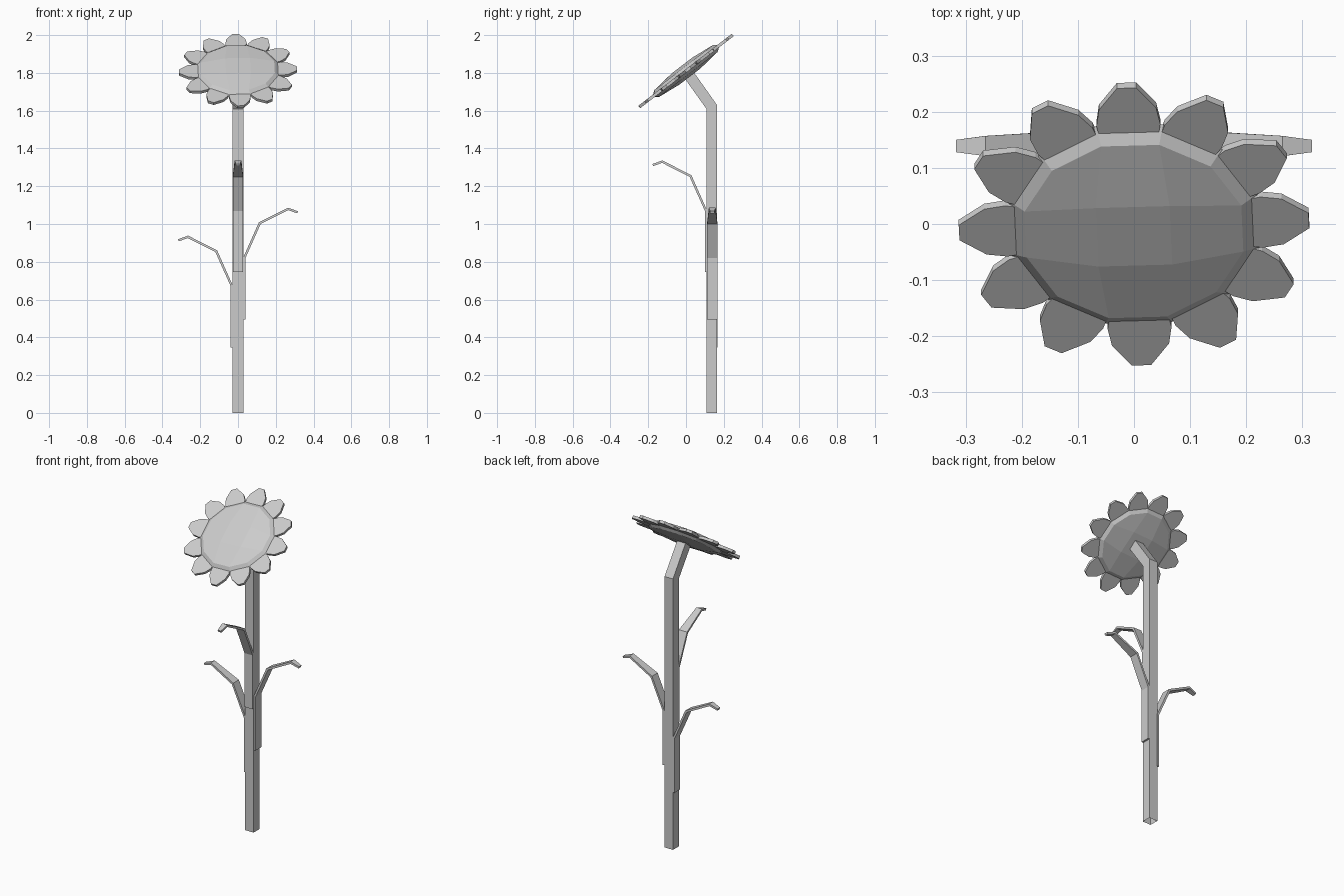
import bpy, bmesh
from math import sin, cos, radians
from mathutils import Matrix

if "Cube" in bpy.data.objects:
    bpy.data.objects.remove(bpy.data.objects["Cube"])

TILT = radians(37.6)
HEAD = Matrix.Translation((0, 0, 1.81)) @ Matrix.Rotation(TILT, 4, 'X')
STEM_Y = 0.136


def make(name, verts, faces, matrix=Matrix(), thick=0):
    me = bpy.data.meshes.new(name)
    me.from_pydata(verts, [], faces)
    bm = bmesh.new()
    bm.from_mesh(me)
    bmesh.ops.recalc_face_normals(bm, faces=bm.faces)
    bm.to_mesh(me)
    bm.free()
    ob = bpy.data.objects.new(name, me)
    bpy.context.collection.objects.link(ob)
    ob.matrix_world = matrix
    if thick:
        mod = ob.modifiers.new("thickness", 'SOLIDIFY')
        mod.thickness = thick
        mod.offset = 0
        mod.use_even_offset = True
    return ob


# Square stem, bent towards the flower head, open at the bottom
w = 0.028
rings = [((STEM_Y - w, 0), (STEM_Y + w, 0)),
         ((STEM_Y - w, 1.61), (STEM_Y + w, 1.63)),
         ((-0.01, 1.775), (0.036, 1.811))]
verts = []
for (y0, z0), (y1, z1) in rings:
    verts += [(-w, y0, z0), (w, y0, z0), (w, y1, z1), (-w, y1, z1)]
faces = [(4 * r + i, 4 * r + (i + 1) % 4, 4 * r + 4 + (i + 1) % 4, 4 * r + 4 + i)
         for r in range(2) for i in range(4)]
make("stem", verts, faces + [(8, 9, 10, 11)])

# Seed disc: 12-sided lens, each side a bevel ring and a 3x3 quad cap
def ring(radius, h):
    angles = [radians(17 + 30 * i) for i in range(12)]
    return [(radius * cos(a), radius * sin(a), h) for a in angles]

rim = ring(0.23, 0)
verts, faces = list(rim), []
for side in (1, -1):
    base = len(verts)
    verts += ring(0.2, 0.022 * side)
    # four raised inner points, one towards each grid corner
    verts += [(0.093 * cos(radians(47 + 90 * k)), 0.093 * sin(radians(47 + 90 * k)),
               0.036 * side) for k in range(4)]
    b = lambda i: base + i % 12
    c = lambda k: base + 12 + k % 4
    faces += [(i, (i + 1) % 12, b(i + 1), b(i)) for i in range(12)]
    for k in range(4):
        m = 3 * k + 1
        faces += [(b(m - 1), b(m), b(m + 1), c(k)),
                  (b(m + 1), b(m + 2), c(k + 1), c(k))]
    faces.append(tuple(c(k) for k in range(4)))
make("seed_disc", verts, faces, HEAD)

# Ring of twelve blunt petals
outline = [(0.19, -0.05), (0.228, -0.057), (0.265, -0.051), (0.312, -0.017),
           (0.312, 0.017), (0.265, 0.051), (0.228, 0.057), (0.19, 0.05)]
for i in range(12):
    spin = Matrix.Rotation(radians(30 * i + 2.5), 4, 'Z')
    make(f"petal_{i + 1}", [(x, y, 0) for x, y in outline], [tuple(range(8))],
         HEAD @ spin, 0.016)

# Three identical leaves: (distance from stem axis, height, half width)
path = [(0.033, 0.495, 0.027), (0.033, 0.82, 0.027), (0.115, 1.004, 0.027),
        (0.265, 1.08, 0.018), (0.315, 1.062, 0.011)]
for name, turn, rise in (("right_leaf", 0, 0), ("left_leaf", 180, -0.148),
                         ("front_leaf", -90, 0.25)):
    verts = [(d, s * hw, z) for d, z, hw in path for s in (-1, 1)]
    faces = [(2 * i, 2 * i + 1, 2 * i + 3, 2 * i + 2) for i in range(len(path) - 1)]
    place = Matrix.Translation((0, STEM_Y + 0.003, rise)) @ Matrix.Rotation(radians(turn), 4, 'Z')
    make(name, verts, faces, place, 0.012)
